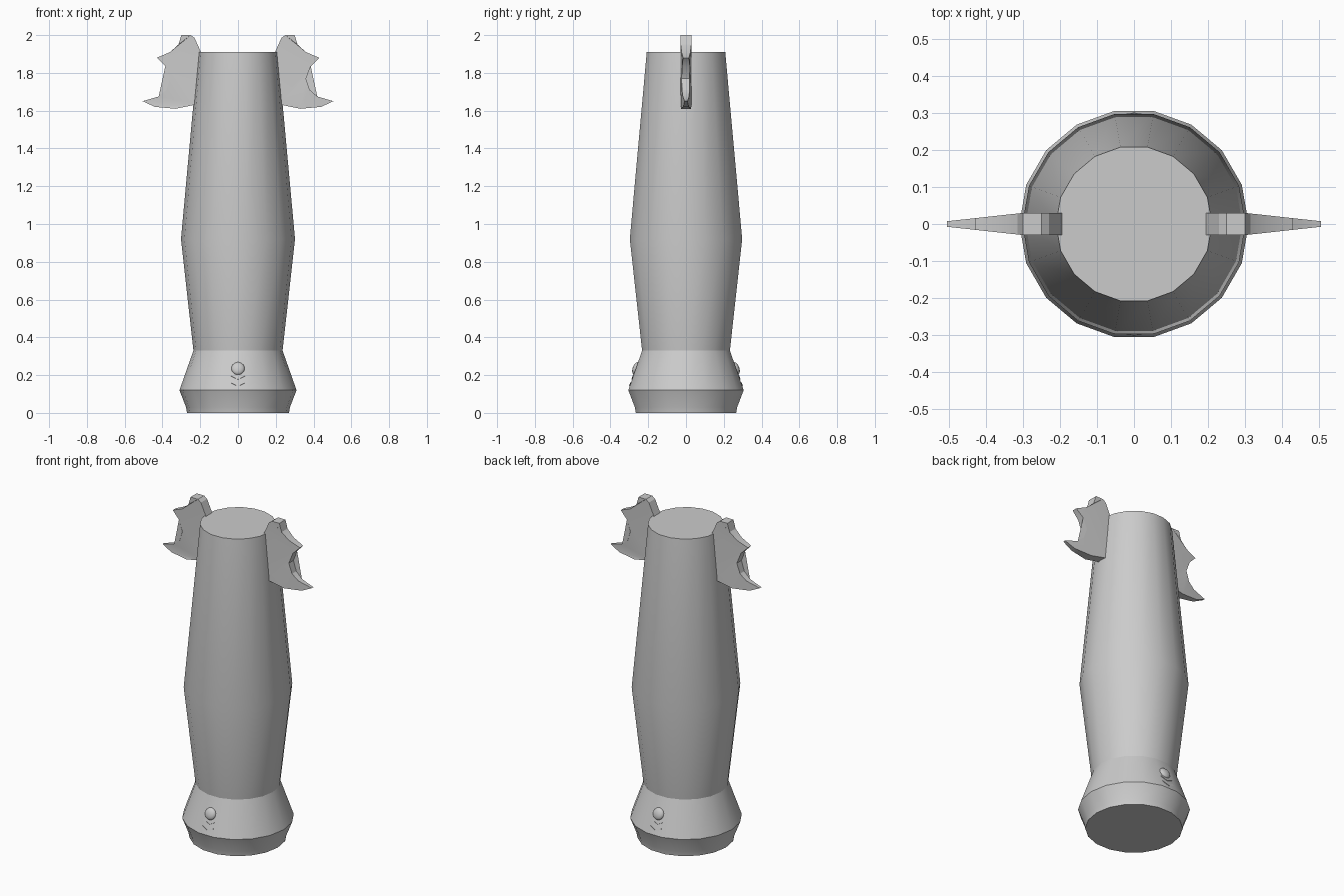
import bpy, bmesh, math
from mathutils import Matrix, Vector

cube = bpy.data.objects.get("Cube")
if cube:
    bpy.data.objects.remove(cube)

grey = bpy.data.materials.new("plain grey")
grey.use_nodes = True
grey.diffuse_color = (0.6, 0.6, 0.6, 1)
grey.node_tree.nodes["Principled BSDF"].inputs["Base Color"].default_value = (0.6, 0.6, 0.6, 1)


def finish(name, bm, angle=25):
    """Turn a bmesh into a shaded, coloured object."""
    bmesh.ops.recalc_face_normals(bm, faces=bm.faces)
    mesh = bpy.data.meshes.new(name)
    bm.to_mesh(mesh)
    bm.free()
    mesh.materials.append(grey)
    obj = bpy.data.objects.new(name, mesh)
    bpy.context.collection.objects.link(obj)
    bpy.ops.object.select_all(action='DESELECT')
    obj.select_set(True)
    bpy.context.view_layer.objects.active = obj
    bpy.ops.object.shade_smooth_by_angle(angle=math.radians(angle))
    return obj


def lathe(name, profile, sides=18):
    """Closed turned solid from (radius, height) pairs."""
    bm = bmesh.new()
    rings = []
    for r, z in profile:
        rings.append([bm.verts.new((r * math.cos(math.tau * i / sides),
                                    r * math.sin(math.tau * i / sides), z))
                      for i in range(sides)])
    for low, high in zip(rings, rings[1:]):
        for i in range(sides):
            j = (i + 1) % sides
            bm.faces.new((low[i], low[j], high[j], high[i]))
    bm.faces.new(rings[0])
    bm.faces.new(rings[-1])
    return finish(name, bm)


def prism(name, outline, half, place=None, angle=25):
    """Plate in the xz plane; half(x) gives half its thickness."""
    bm = bmesh.new()
    front = [bm.verts.new((x, -half(x), z)) for x, z in outline]
    back = [bm.verts.new((x, half(x), z)) for x, z in outline]
    n = len(outline)
    for i in range(n):
        j = (i + 1) % n
        bm.faces.new((front[i], front[j], back[j], back[i]))
    caps = [bm.faces.new(front), bm.faces.new(back)]
    bmesh.ops.triangulate(bm, faces=caps)
    if place:
        bm.transform(place)
    return finish(name, bm, angle)


# Tapered body with a flared base
lathe("body", [(0.27, 0), (0.275, 0.03), (0.31, 0.12), (0.236, 0.33),
               (0.302, 0.92), (0.211, 1.91)])

# Scalloped side fins, thinning towards the tips
fin = [(0.183, 1.885), (0.205, 1.93), (0.23, 1.985), (0.25, 2.0), (0.30, 2.0),
       (0.315, 1.95), (0.36, 1.91), (0.43, 1.88), (0.385, 1.835), (0.36, 1.77),
       (0.38, 1.71), (0.42, 1.675), (0.505, 1.65), (0.44, 1.62), (0.33, 1.61),
       (0.21, 1.635)]


def fin_half(x):
    return 0.03 if x < 0.3 else 0.03 - (x - 0.3) * 0.11


for side, label in ((1, "left"), (-1, "right")):
    prism(label + "_fin", [(side * x, z) for x, z in fin], lambda x: fin_half(abs(x)))

# Button and two chevrons on the sloping base, front and back
lean = math.atan2(0.072, 0.21)
for turn, label in ((0, "front"), (math.pi, "back")):
    place = (Matrix.Rotation(turn, 4, 'Z') @ Matrix.Translation((0, -0.265, 0.235))
             @ Matrix.Rotation(-lean, 4, 'X'))
    bm = bmesh.new()
    bmesh.ops.create_uvsphere(bm, u_segments=16, v_segments=10, radius=0.035)
    bm.transform(place @ Matrix.Diagonal((1, 0.5, 1, 1)))
    finish(label + "_button", bm, 40)
    for k, drop in enumerate((0.062, 0.1)):
        w, t = 0.037, 0.006
        vee = [(-w, 0.018), (0, 0), (w, 0.018), (w, 0.018 + t), (0, t), (-w, 0.018 + t)]
        prism(f"{label}_chevron_{k + 1}", [(x, z - drop) for x, z in vee],
              lambda x: 0.004, place)
